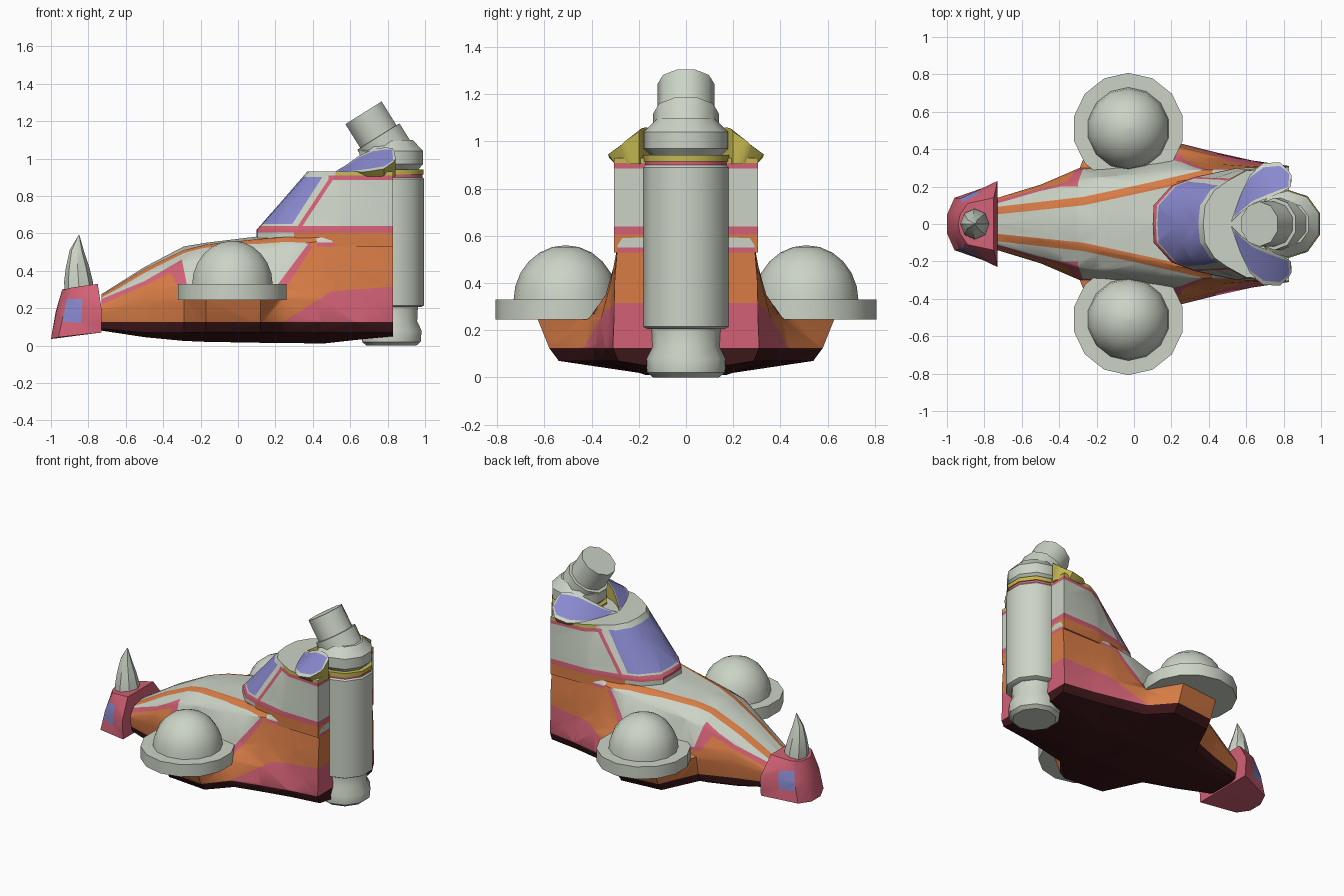
import bpy, bmesh
from math import sin, cos, pi, radians
from mathutils import Vector, Matrix

if "Cube" in bpy.data.objects:
    bpy.data.objects.remove(bpy.data.objects["Cube"])

GREY, ORANGE, PINK, BLUE, YELLOW, DARK = range(6)
COLOURS = [("grey", (.60, .65, .56)), ("orange", (.68, .20, .06)), ("pink", (.65, .12, .18)),
           ("blue", (.25, .25, .62)), ("yellow", (.55, .47, .08)), ("dark", (.045, .008, .010))]
MATS = []
for name, c in COLOURS:
    m = bpy.data.materials.new(name)
    m.diffuse_color = (*c, 1)
    m.use_nodes = True
    m.node_tree.nodes["Principled BSDF"].inputs["Base Color"].default_value = m.diffuse_color
    MATS.append(m)


def loft(rings, closed=True, mat=GREY, seg_mat=None):
    """Skin a list of equal-length rings and cap both ends."""
    bm = bmesh.new()
    vs = [[bm.verts.new(p) for p in r] for r in rings]
    n = len(rings[0])
    for i, (a, b) in enumerate(zip(vs, vs[1:])):
        for j in range(n if closed else n - 1):
            k = (j + 1) % n
            f = bm.faces.new((a[j], a[k], b[k], b[j]))
            f.material_index = seg_mat(i, j) if seg_mat else mat
    for end in (vs[0], vs[-1]):
        bm.faces.new(end).material_index = seg_mat(-1, -1) if seg_mat else mat
    return bm


def inside(p, poly):
    hit = False
    for (ax, ay), (bx, by) in zip(poly, poly[1:] + poly[:1]):
        if (ay > p[1]) != (by > p[1]) and p[0] < ax + (p[1] - ay) * (bx - ax) / (by - ay):
            hit = not hit
    return hit


def paint(bm, poly, mat, axis=2, zmin=-1):
    """Cut a polygon outline into the mesh (xz if axis=2, xy if axis=1) and colour it."""
    for a, b in zip(poly, poly[1:] + poly[:1]):
        co, no = Vector((a[0], 0, 0)), Vector((-(b[1] - a[1]), 0, 0))
        co[axis], no[axis] = a[1], b[0] - a[0]
        bmesh.ops.bisect_plane(bm, geom=bm.verts[:] + bm.edges[:] + bm.faces[:],
                               dist=1e-4, plane_co=co, plane_no=no.normalized())
    for f in bm.faces:
        c = f.calc_center_median()
        if c.z > zmin and inside((c.x, c[axis]), poly):
            f.material_index = mat


def finish(name, bm, mirror=False, loc=(0, 0, 0), tilt=0):
    if mirror:
        bmesh.ops.mirror(bm, geom=bm.verts[:] + bm.edges[:] + bm.faces[:],
                         matrix=Matrix.Identity(4), merge_dist=.0005, axis='Y')
    bmesh.ops.recalc_face_normals(bm, faces=bm.faces[:])
    me = bpy.data.meshes.new(name)
    bm.to_mesh(me)
    bm.free()
    for m in MATS:
        me.materials.append(m)
    ob = bpy.data.objects.new(name, me)
    ob.location, ob.rotation_euler = loc, (0, tilt, 0)
    bpy.context.collection.objects.link(ob)
    return ob


def lathe(name, profile, sides, loc, mat=GREY, tilt=0):
    rings = [[(r * cos(2 * pi * (k + .5) / sides), r * sin(2 * pi * (k + .5) / sides), z)
              for k in range(sides)] for r, z in profile]
    return finish(name, loft(rings, mat=mat), loc=loc, tilt=tilt)


def box(x0, z0, x1, z1):
    return [(x0, z0), (x1, z0), (x1, z1), (x0, z1)]


# Hull: stations of x, keel z, base width, then (y, z) of deck edge, waist, shoulder, top edge, and crown z
stations = [
    (-.73, .080, .13, .14, .17, .14, .20, .11, .25, .06, .27, .275),
    (-.50, .045, .20, .21, .25, .20, .30, .17, .36, .08, .41, .42),
    (-.29, .025, .28, .30, .25, .29, .32, .23, .45, .11, .51, .53),
    (-.17, .020, .55, .60, .25, .30, .30, .25, .47, .14, .54, .55),
    (.12, .015, .58, .63, .25, .33, .30, .28, .50, .20, .57, .585),
    (.25, .015, .43, .41, .25, .34, .35, .29, .53, .23, .58, .59),
    (.45, .010, .38, .36, .25, .32, .40, .29, .56, .27, .59, .60),
    (.63, .030, .34, .32, .25, .308, .40, .29, .56, .27, .59, .60),
    (.83, .050, .31, .305, .25, .303, .40, .29, .56, .27, .59, .60)]
rings = []
for x, zb, w, y1, z1, y2, z2, y3, z3, y4, z4, zt in stations:
    rings.append([(x, 0, zb), (x, min(.17, w * .7), zb), (x, w * .93, max(.07, zb + .01)), (x, w, .125),
                  (x, y1, z1), (x, y2, z2), (x, y3, z3), (x, y4, z4), (x, 0, zt)])
bm = loft(rings, closed=False, mat=ORANGE)
bmesh.ops.triangulate(bm, faces=bm.faces[:])
paint(bm, [(-.8, .19), (-.5, .32), (-.36, .39), (-.31, .29), (.24, .29), (.4, .53), (.9, .53),
           (.9, .8), (-.8, .8)], PINK)
paint(bm, [(-.8, .22), (-.5, .345), (-.3, .46), (-.27, .31), (.2, .31), (.38, .55), (.9, .55),
           (.9, .8), (-.8, .8)], GREY)
paint(bm, [(.24, .125), (.5, .29), (.9, .32), (.9, .125)], PINK)
paint(bm, [(-.75, .05), (-.27, .10), (.1, .18), (.42, .25), (.42, .30), (.1, .225), (-.27, .145),
           (-.75, .09)], ORANGE, axis=1, zmin=.23)
paint(bm, box(-.9, -.1, .9, .125), DARK)
finish("hull", bm, mirror=True)

# Cabin with wraparound windscreen
low = [(.10, 0), (.105, .1), (.20, .205), (.32, .25), (.55, .30), (.83, .305), (.83, 0)]
high = [(.37, 0), (.38, .1), (.43, .18), (.50, .23), (.60, .285), (.83, .305), (.83, 0)]
rings = []
for z, t in ((.53, 0), (.62, 0), (.78, .52), (.93, 1)):
    rings.append([(a[0] + (b[0] - a[0]) * t, a[1] + (b[1] - a[1]) * t, z) for a, b in zip(low, high)])
bm = loft(rings, closed=False)
bmesh.ops.triangulate(bm, faces=bm.faces[:])
paint(bm, box(.3, .5, .9, .605), ORANGE)
paint(bm, box(0, .605, .9, .64), PINK)
paint(bm, [(.0, .65), (.29, .65), (.45, .9), (.2, .9)], BLUE)
paint(bm, [(.32, .64), (.345, .64), (.51, .89), (.485, .89)], PINK)
paint(bm, box(.485, .885, .9, .908), PINK)
paint(bm, box(.52, .908, .9, .929), YELLOW)
finish("cabin", bm, mirror=True)

# Collar flaps: triangular sections from inner top edge to outer lower edge
inner = [(.52, .01, .93), (.535, .025, .94), (.57, .06, .96), (.64, .11, 1.01), (.72, .14, 1.05),
         (.79, .17, 1.06), (.825, .19, 1.055), (.838, .20, 1.04)]
outer = [(.53, .06, .925), (.545, .10, .925), (.57, .17, .925), (.62, .27, .925), (.69, .325, .93),
         (.78, .33, .945), (.83, .28, .98), (.842, .26, 1.0)]
last = len(inner) - 2


def flap_colour(i, j):
    if i < 0 or j > 2:
        return YELLOW
    return BLUE if j == 1 and 0 < i < last else GREY


for side, sy in (("left", 1), ("right", -1)):
    rings = []
    for a, b in zip(inner, outer):
        a, b = Vector(a), Vector(b)
        pts = [a, a.lerp(b, .1), a.lerp(b, .88), b, Vector((b.x, b.y - .03, .905)), Vector((a.x, a.y, .905))]
        rings.append([(p.x, p.y * sy, p.z) for p in pts])
    finish(side + "_collar_flap", loft(rings, seg_mat=flap_colour))

# Nose block with side windows
rings = [
    [(-1, 0, .035), (-1, .05, .035), (-.96, .14, .045), (-.73, .22, .07), (-.73, 0, .07)],
    [(-.975, 0, .18), (-.97, .05, .18), (-.93, .135, .18), (-.73, .23, .20), (-.73, 0, .20)],
    [(-.94, 0, .30), (-.93, .05, .30), (-.89, .11, .31), (-.75, .14, .33), (-.75, 0, .33)]]
bm = loft(rings, closed=False, mat=PINK)
bmesh.ops.triangulate(bm, faces=bm.faces[:])
paint(bm, [(-.94, .13), (-.84, .12), (-.83, .25), (-.915, .25)], BLUE)
finish("nose_block", bm, mirror=True)

# Curved horn on the nose
rings = []
for z, xa, xb, w in ((.28, -.925, -.77, .085), (.34, -.93, -.775, .08), (.42, -.92, -.795, .06),
                     (.51, -.90, -.825, .032), (.59, -.853, -.848, .003)):
    rings.append([((xa + xb) / 2 + (xb - xa) / 2 * cos(k * pi / 4), w * sin(k * pi / 4), z)
                  for k in range(8)])
finish("horn", loft(rings))

# Side pods: flat disc with a dome
for side, y in (("left", .51), ("right", -.51)):
    lathe(side + "_pod_disc", [(.298, .245), (.298, .33)], 14, (-.03, y, 0))
    dome = [(.22 * cos(a) + .001, .325 + .235 * sin(a)) for a in (i * pi / 12 for i in range(7))]
    lathe(side + "_pod_dome", dome, 14, (-.03, y, 0))

# Rear column: foot, tube, rings, head and tilted barrel
cx = (.82, 0, 0)
lathe("column_foot", [(.14, 0), (.165, .02), (.17, .08), (.145, .13), (.15, .22)], 10, cx)
lathe("column_tube", [(.165, .205), (.184, .215), (.184, .89), (.17, .905)], 10, cx)
lathe("column_pink_ring", [(.175, .895), (.175, .915)], 10, cx, PINK)
lathe("column_yellow_ring", [(.182, .915), (.182, .942)], 10, cx, YELLOW)
lathe("column_head", [(.15, .94), (.178, .97), (.178, 1.04), (.12, 1.10)], 10, cx)
lathe("barrel", [(.14, 0), (.14, .15), (.12, .151), (.12, .30)], 10, (.83, 0, .99), tilt=radians(-32))

# Smooth shading with crisp edges
bpy.ops.object.select_all(action='SELECT')
bpy.context.view_layer.objects.active = bpy.context.selected_objects[0]
bpy.ops.object.shade_smooth_by_angle(angle=radians(38))
